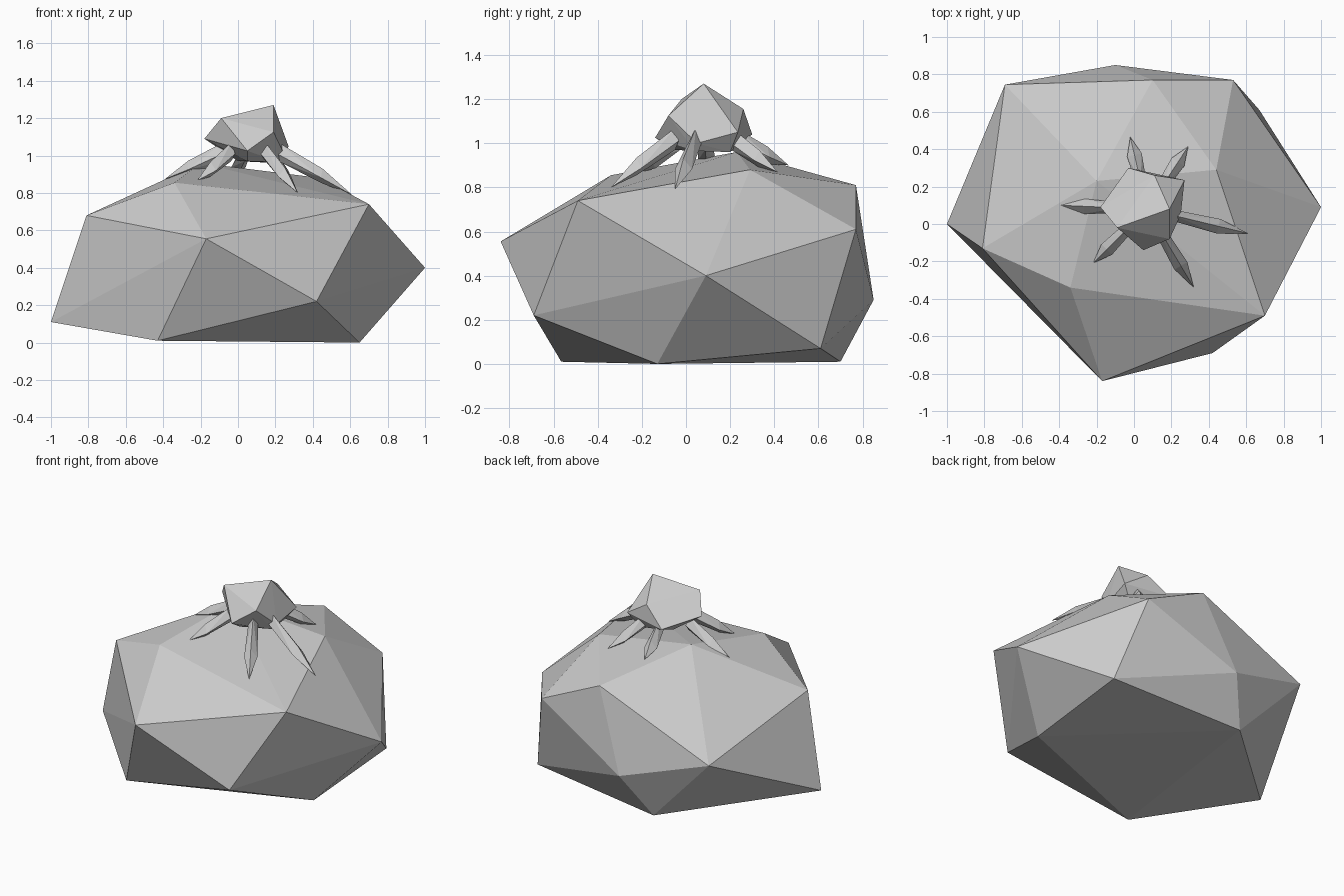
import bpy, bmesh
from mathutils import Vector

if "Cube" in bpy.data.objects:
    bpy.data.objects.remove(bpy.data.objects["Cube"])

grey = bpy.data.materials.new("light grey")
grey.diffuse_color = (0.6, 0.6, 0.6, 1)
grey.use_nodes = True
grey.node_tree.nodes["Principled BSDF"].inputs["Base Color"].default_value = grey.diffuse_color


def hull(name, points):
    """Flat-faced convex solid around a few corner points."""
    bm = bmesh.new()
    for p in points:
        bm.verts.new(p)
    res = bmesh.ops.convex_hull(bm, input=bm.verts[:])
    junk = {g for g in res["geom_interior"] + res["geom_unused"]
            if isinstance(g, bmesh.types.BMVert)}
    bmesh.ops.delete(bm, geom=list(junk), context='VERTS')
    bmesh.ops.recalc_face_normals(bm, faces=bm.faces[:])
    mesh = bpy.data.meshes.new(name)
    bm.to_mesh(mesh)
    bm.free()
    mesh.materials.append(grey)
    obj = bpy.data.objects.new(name, mesh)
    bpy.context.collection.objects.link(obj)
    return obj


# Boulder: faceted body with a flat base
hull("boulder", [
    (-.43, -.565, .01), (.65, -.13, 0), (.67, .61, .07), (-.25, .70, .01),
    (-1, 0, .11), (.42, -.69, .22), (-.10, .85, .29), (1, .09, .40),
    (-.69, .745, .475), (-.17, -.84, .555), (.53, .77, .61),
    (-.81, -.13, .68), (.70, -.49, .74), (.10, .77, .81),
    (-.34, -.34, .855), (.44, .29, .88), (-.20, .23, .96)])

# Knob: small faceted stone held above the boulder
hull("knob", [
    (.19, .08, 1.27), (-.09, -.02, 1.20), (-.18, .09, 1.09),
    (.05, -.14, 1.025), (.19, -.08, 1.125), (.11, .26, 1.155),
    (.27, .235, 1.05), (-.03, .30, 1.04), (.25, .05, 1.0),
    (.20, .20, .96), (.22, .04, .965), (.05, -.05, .97), (.0, .14, .97)])

# Claws: ridged prongs running from under the knob down to the boulder
CENTRE = Vector((.07, .08, 0))
TIPS = [(-.39, .10, .875), (-.02, .465, .90), (.29, .415, .87),
        (.61, -.05, .79), (.32, -.34, .80), (-.22, -.21, .865)]
for i, tip in enumerate(TIPS):
    tip = Vector(tip)
    out = Vector((tip.x, tip.y, 0)) - CENTRE
    reach = out.length
    out.normalize()
    side = Vector((-out.y, out.x, 0))

    def ring(r, z, half, low):
        c = CENTRE + out * r + Vector((0, 0, z))
        return [c, c + side * half - Vector((0, 0, low * .6)),
                c - side * half - Vector((0, 0, low * .6)),
                c - Vector((0, 0, low))]

    elbow = .15
    mid = elbow + (reach - elbow) * .6
    hull(f"claw_{i + 1}",
         ring(elbow, 1.07, .03, .10)
         + ring(mid, 1.07 + (tip.z - 1.07) * .5, .04, .08) + [tip])
